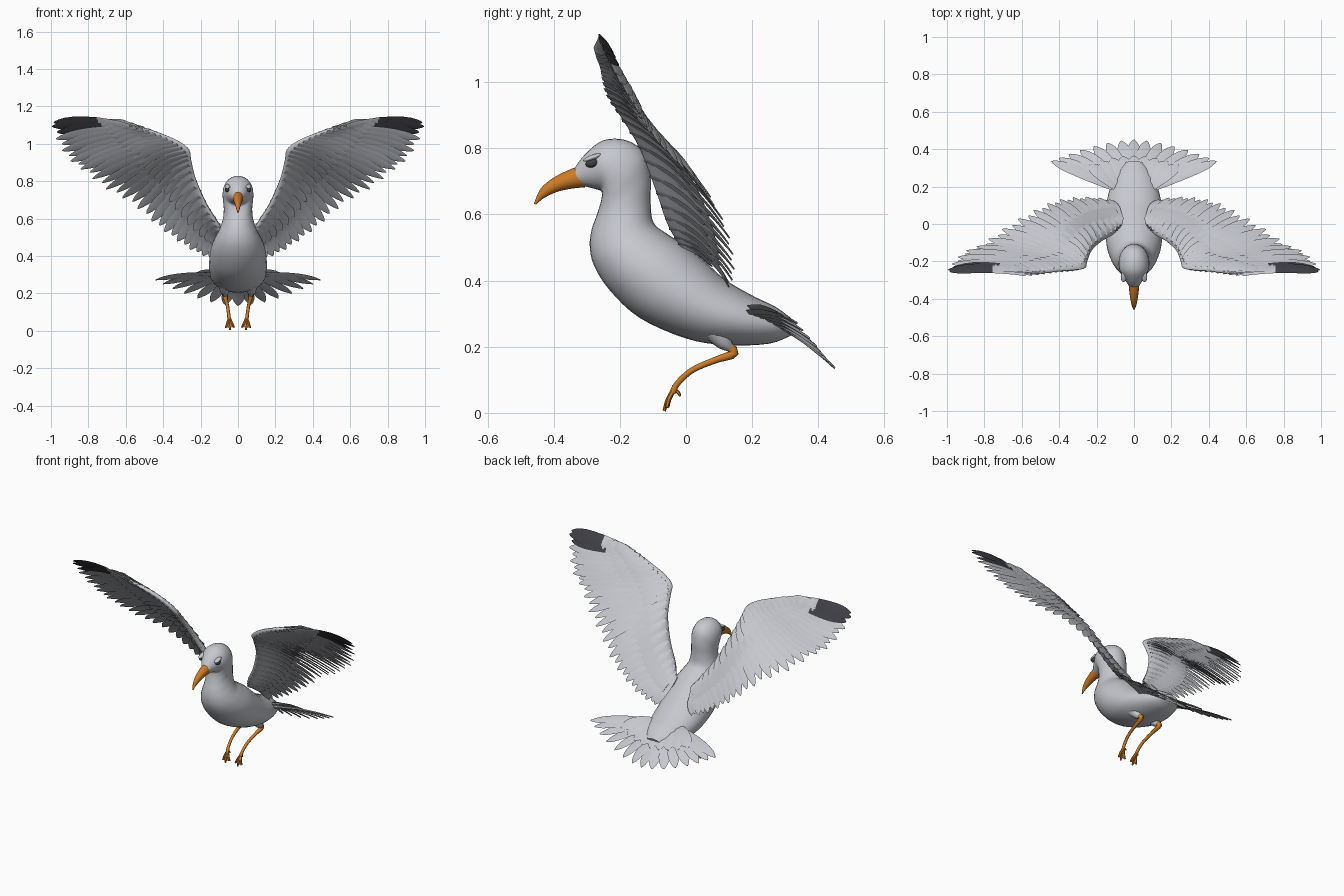
import bpy, bmesh, math
from mathutils import Vector, Matrix

if "Cube" in bpy.data.objects:
    bpy.data.objects.remove(bpy.data.objects["Cube"])


def material(name, rgb):
    m = bpy.data.materials.new(name)
    m.diffuse_color = (*rgb, 1)
    m.use_nodes = True
    m.node_tree.nodes["Principled BSDF"].inputs["Base Color"].default_value = m.diffuse_color
    return m


GREY = material("plumage_grey", (0.57, 0.58, 0.62))
DARK = material("charcoal", (0.05, 0.05, 0.06))
ORANGE = material("orange", (0.62, 0.2, 0.02))


def spline(pts, f):
    """Smooth curve through points of any dimension, f from 0 to 1."""
    n = len(pts) - 1
    x = min(max(f, 0), 1) * n
    i = min(int(x), n - 1)
    t = x - i
    a, b, c, d = (pts[min(max(k, 0), n)] for k in (i - 1, i, i + 1, i + 2))
    return [0.5 * (2 * q + (r - p) * t + (2 * p - 5 * q + 4 * r - s) * t * t
                   + (3 * q - p - 3 * r + s) * t ** 3) for p, q, r, s in zip(a, b, c, d)]


def loft(bm, rings, mat_rule=None):
    """Skin a list of closed rings and cap both ends."""
    vs = [[bm.verts.new(p) for p in r] for r in rings]
    n = len(vs[0])
    for k in range(len(vs) - 1):
        for j in range(n):
            f = bm.faces.new((vs[k][j], vs[k][(j + 1) % n], vs[k + 1][(j + 1) % n], vs[k + 1][j]))
            if mat_rule:
                f.material_index = mat_rule((k + 0.5) / (len(vs) - 1))
    for end in (vs[0], vs[-1]):
        f = bm.faces.new(end)
        if mat_rule:
            f.material_index = mat_rule(0 if end is vs[0] else 1)


def finish(name, bm, mats, mirror=False, angle=50):
    bmesh.ops.recalc_face_normals(bm, faces=bm.faces)
    me = bpy.data.meshes.new(name)
    bm.to_mesh(me)
    bm.free()
    ob = bpy.data.objects.new(name, me)
    bpy.context.collection.objects.link(ob)
    for m in mats:
        me.materials.append(m)
    if mirror:
        ob.modifiers.new("mirror", 'MIRROR').use_mirror_merge = False
    bpy.ops.object.select_all(action='DESELECT')
    ob.select_set(True)
    bpy.context.view_layer.objects.active = ob
    bpy.ops.object.shade_smooth_by_angle(angle=math.radians(angle))
    return ob


def section(ty, tz, by, bz, hw, sides=28):
    """Oval ring between a top and a bottom outline point."""
    top, bot = Vector((0, ty, tz)), Vector((0, by, bz))
    mid, half = (top + bot) / 2, (top - bot) / 2
    return [mid + half * math.cos(a) + Vector((hw * math.sin(a), 0, 0))
            for a in (2 * math.pi * k / sides for k in range(sides))]


def tube(bm, path, sides=8):
    """Tube through (x, y, z, radius) points."""
    pts = [spline(path, k / 16) for k in range(17)]
    rings = []
    for k, p in enumerate(pts):
        d = Vector(pts[min(k + 1, 16)][:3]) - Vector(pts[max(k - 1, 0)][:3])
        u = d.cross(Vector((1, 0, 0.01))).normalized()
        v = d.cross(u).normalized()
        rings.append([Vector(p[:3]) + (u * math.cos(a) + v * math.sin(a)) * p[3]
                      for a in (2 * math.pi * j / sides for j in range(sides))])
    loft(bm, rings)


WIDTHS = [(0, .45), (.2, .75), (.4, .95), (.6, 1), (.74, .95), (.85, .78), (.93, .5), (.98, .25), (1, .06)]


def feather(bm, base, tip, normal, half_w, thick=.005, bend=.02, tilt=0, rule=None):
    """Thin blade with a raised shaft and a rounded tip."""
    d = tip - base
    n = (normal - d * (normal.dot(d) / d.length_squared)).normalized()
    arch = n.copy()
    n = Matrix.Rotation(tilt, 3, d.normalized()) @ n
    side = d.cross(n).normalized()
    rings = []
    for u, w in WIDTHS:
        c = base + d * u + arch * bend * math.sin(math.pi * u)
        h = thick * (0.35 + 0.65 * (1 - u))
        rings.append([c + side * half_w * w, c + n * h, c - side * half_w * w, c - n * h])
    loft(bm, rings, rule)


# Head, neck and body: top y, top z, bottom y, bottom z, half width
BODY = [(-.338, .738, -.328, .69, .026), (-.305, .782, -.275, .677, .053),
        (-.25, .824, -.255, .668, .075), (-.18, .824, -.256, .645, .082),
        (-.125, .785, -.262, .622, .081), (-.107, .715, -.272, .592, .076),
        (-.107, .64, -.285, .555, .081), (-.098, .575, -.291, .505, .1),
        (-.055, .54, -.278, .445, .124), (0, .505, -.23, .37, .145),
        (.06, .455, -.14, .287, .154), (.12, .402, 0, .225, .152),
        (.2, .355, .12, .205, .137), (.275, .318, .25, .209, .1), (.335, .272, .32, .235, .045)]
bm = bmesh.new()
loft(bm, [section(*spline(BODY, k / 56)) for k in range(57)])
finish("body", bm, [GREY])

# Beak with a hooked tip
BEAK = [(-.318, .748, -.305, .682, .03), (-.36, .732, -.345, .678, .026), (-.405, .708, -.39, .668, .02),
        (-.44, .677, -.43, .649, .012), (-.46, .632, -.453, .63, .003)]
bm = bmesh.new()
loft(bm, [section(*spline(BEAK, k / 16), sides=16) for k in range(17)])
finish("beak", bm, [ORANGE])


# Eyes and brows
def ellipsoid(name, loc, size, rot, mat):
    b = bmesh.new()
    bmesh.ops.create_uvsphere(b, u_segments=16, v_segments=10, radius=1, matrix=Matrix.Translation(loc)
                              @ Matrix.Rotation(rot, 4, 'X') @ Matrix.Diagonal((*size, 1)))
    finish(name, b, [mat], mirror=True)


ellipsoid("eye", (.058, -.284, .755), (.012, .02, .013), .25, DARK)
ellipsoid("brow", (.056, -.283, .772), (.015, .03, .008), .35, GREY)

# Wing: leading edge and feather tip curves from shoulder to wing tip
LEAD = [(.08, -.02, .52), (.11, -.055, .58), (.17, -.09, .68), (.225, -.14, .81), (.25, -.2, .91),
        (.262, -.235, .97), (.32, -.245, 1.015), (.4, -.25, 1.05), (.49, -.26, 1.08), (.58, -.265, 1.1)]
TIPS = [(.13, .13, .38), (.23, .145, .42), (.34, .14, .49), (.45, .115, .575), (.57, .055, .68),
        (.71, -.03, .76), (.82, -.11, .85), (.91, -.15, .92), (.97, -.21, 1.02), (1.0, -.255, 1.115)]


def frame(s):
    """Leading point, trailing point and upper normal of the wing at s."""
    a, b = Vector(spline(LEAD, s)), Vector(spline(TIPS, s))
    mids = [Vector(spline(LEAD, q)) + Vector(spline(TIPS, q)) for q in (max(s - .06, 0), min(s + .06, 1))]
    n = (b - a).cross(mids[1] - mids[0]).normalized()
    return a, b, n if n.y > 0 else -n


# Arm and skin of the wing, thick at the leading edge
bm = bmesh.new()
CHORD = [0, .03, .1, .22, .4, .6, .8, 1]
rings = []
for k in range(41):
    s = k / 40
    a, b, n = frame(s)
    reach = .72 - .5 * s ** 1.5
    up, low = [], []
    for t in CHORD:
        c = a + (b - a) * t * reach + n * .022 * math.sin(math.pi * t * reach)
        h = (.024 - .01 * s) * (1 - t) ** .8 * min(1, (t / .12) ** .5) + .001
        up.append(c + n * h)
        low.append(c - n * h * .8)
    rings.append(up + low[::-1])
loft(bm, rings)
finish("wing_arm", bm, [GREY], mirror=True)

# Flight feathers, the outermost ones dark
bm = bmesh.new()
COUNT = 30
for i in range(COUNT):
    s = i / (COUNT - 1)
    a, b, n = frame(s)
    outer = i >= COUNT - 3
    stagger = 1 - .035 * (i % 2)
    feather(bm, a + (b - a) * .06, a + (b - a) * stagger, n, .03 + .006 * s, thick=.007, bend=.022, tilt=.22,
            rule=(lambda u: int(.3 < u < .95)) if outer else (lambda u: 0))
finish("flight_feathers", bm, [GREY, DARK], mirror=True, angle=40)

# Two rows of coverts on the upper side and one on the underside
bm = bmesh.new()
for rows, reach, lift, half in ((24, .7, .009, .032), (22, .45, .015, .03), (24, .62, -.009, .03)):
    for i in range(rows):
        s = (i + .3) / rows
        a, b, n = frame(s)
        r = reach * (1 - .4 * s * s)
        feather(bm, a + (b - a) * .04 + n * lift, a + (b - a) * r + n * (lift * .6 + .016 * math.sin(math.pi * r)),
                n, half, bend=.01, tilt=.18)
finish("wing_coverts", bm, [GREY], mirror=True, angle=60)

# Tail fan: half of the tip curve, mirrored by sign
FAN = [(0, .45, .135), (.1, .44, .145), (.2, .418, .17), (.3, .39, .205), (.38, .36, .24), (.44, .335, .272)]
bm = bmesh.new()
for i in range(-7, 8):
    f, sign = abs(i) / 7, -1 if i < 0 else 1
    x, y, z = spline(FAN, f)
    base = Vector((sign * .11 * f, .24 - .05 * f, .285 + .02 * f))
    feather(bm, base, Vector((sign * x, y, z)), Vector((sign * .1 * f, .6, .8)), .036 - .006 * f, thick=.009,
            bend=.012, tilt=sign * .15)
# Upper tail coverts
for i in range(-4, 5):
    f = i / 4
    feather(bm, Vector((.09 * f, .19, .315)), Vector((.24 * f, .365 - .05 * f * f, .225 + .05 * f * f)),
            Vector((0, .6, .8)), .04, thick=.01, bend=.014)
finish("tail", bm, [GREY], angle=50)

# Thigh tufts
bm = bmesh.new()
tube(bm, [(.07, .09, .25, .04), (.07, .115, .215, .026), (.068, .135, .195, .012)], 12)
finish("thigh", bm, [GREY], mirror=True)

# Legs, toes and webbed feet
bm = bmesh.new()
tube(bm, [(.068, .125, .205, .014), (.067, .145, .18, .014), (.063, .09, .16, .01), (.056, .02, .13, .009),
          (.05, -.025, .09, .009), (.047, -.04, .062, .01)])
ANKLE = Vector((.047, -.037, .07))
toes = [Vector((.02, -.055, .018)), Vector((.043, -.066, .006)), Vector((.066, -.058, .016))]
for toe in toes:
    mid = (ANKLE + toe) / 2 + Vector((0, -.004, 0))
    tube(bm, [(*ANKLE, .008), (*mid, .007), (*toe, .005)], 6)
for p, q in zip(toes, toes[1:]):
    dip = (p + q) * .42 + ANKLE * .16
    lay = Vector((0, .002, .001))
    loft(bm, [[v + o for v in (ANKLE, p, dip, q)] for o in (-lay, lay)])
# Hind toe
tube(bm, [(.047, -.035, .07, .006), (.046, -.022, .06, .005), (.045, -.018, .05, .003)], 6)
finish("leg", bm, [ORANGE], mirror=True)
